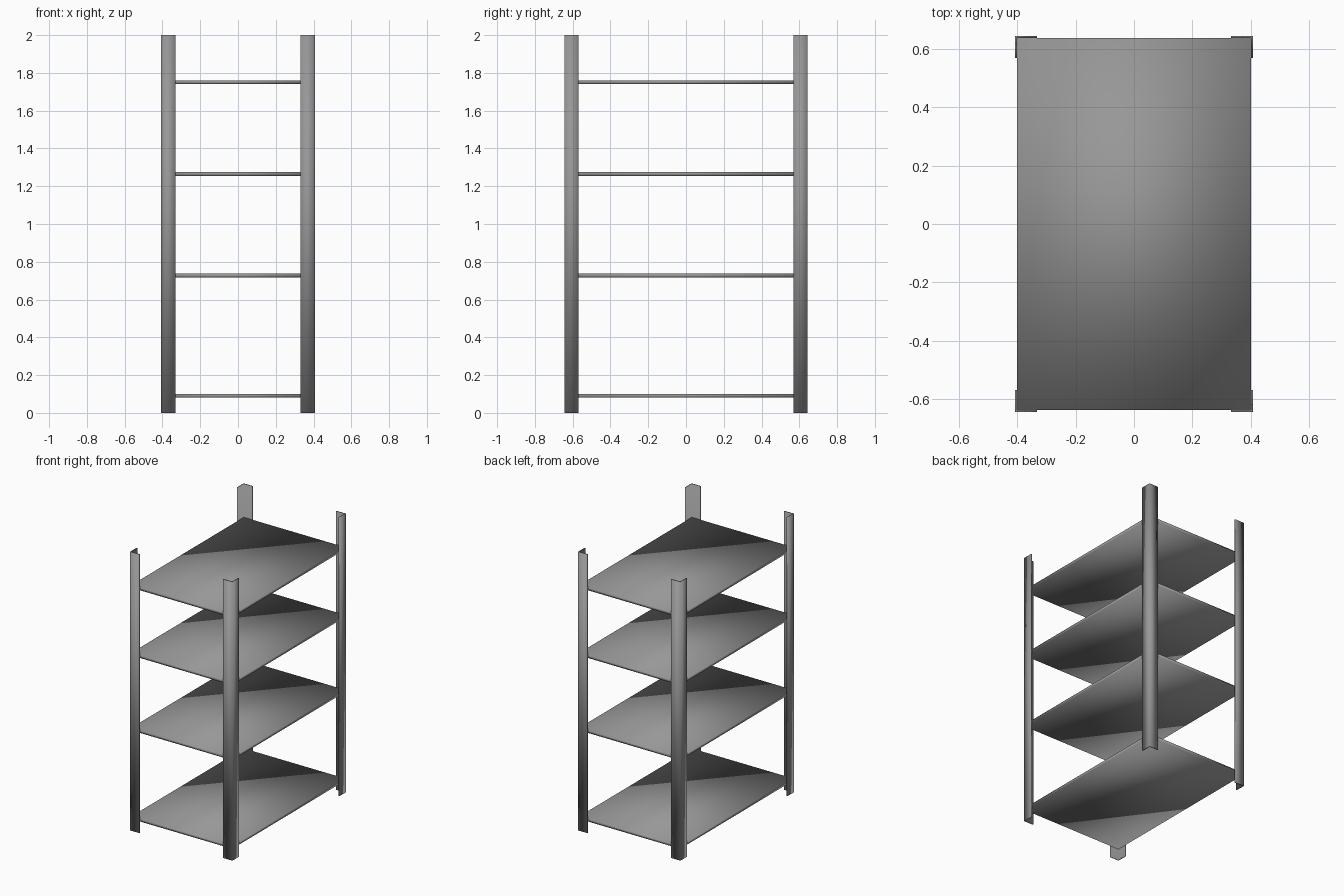
import bpy, bmesh

if "Cube" in bpy.data.objects:
    bpy.data.objects.remove(bpy.data.objects["Cube"])

HX, HY, H = 0.407, 0.644, 2.0   # half width, half depth, height
LEG, T = 0.075, 0.007           # angle-iron flange width and thickness
SHELF_T = 0.02

# Dark grey metal
metal = bpy.data.materials.new("dark_metal")
metal.diffuse_color = (0.31, 0.31, 0.31, 1)
metal.use_nodes = True
metal.node_tree.nodes["Principled BSDF"].inputs["Base Color"].default_value = metal.diffuse_color


def prism(name, outline, z0, z1):
    """Extrude a flat outline from z0 up to z1, smooth shaded all round."""
    bm = bmesh.new()
    face = bm.faces.new([bm.verts.new((x, y, z0)) for x, y in outline])
    ext = bmesh.ops.extrude_face_region(bm, geom=[face])
    bmesh.ops.translate(bm, vec=(0, 0, z1 - z0),
                        verts=[v for v in ext["geom"] if isinstance(v, bmesh.types.BMVert)])
    bmesh.ops.recalc_face_normals(bm, faces=bm.faces)
    for f in bm.faces:
        f.smooth = True
    mesh = bpy.data.meshes.new(name)
    bm.to_mesh(mesh)
    bm.free()
    mesh.materials.append(metal)
    obj = bpy.data.objects.new(name, mesh)
    bpy.context.collection.objects.link(obj)
    return obj


# L-section corner posts, corner facing outward
profile = [(0, 0), (LEG, 0), (LEG, T), (T, T), (T, LEG), (0, LEG)]
for side, sx in (("left", -1), ("right", 1)):
    for end, sy in (("front", -1), ("back", 1)):
        outline = [(sx * (HX - x), sy * (HY - y)) for x, y in profile]
        prism(f"post_{end}_{side}", outline, 0, H)

# Shelves fitted inside the posts
sx, sy = HX - T, HY - T
for i, z in enumerate((0.091, 0.727, 1.265, 1.751), 1):
    prism(f"shelf_{i}", [(-sx, -sy), (sx, -sy), (sx, sy), (-sx, sy)],
          z - SHELF_T / 2, z + SHELF_T / 2)
